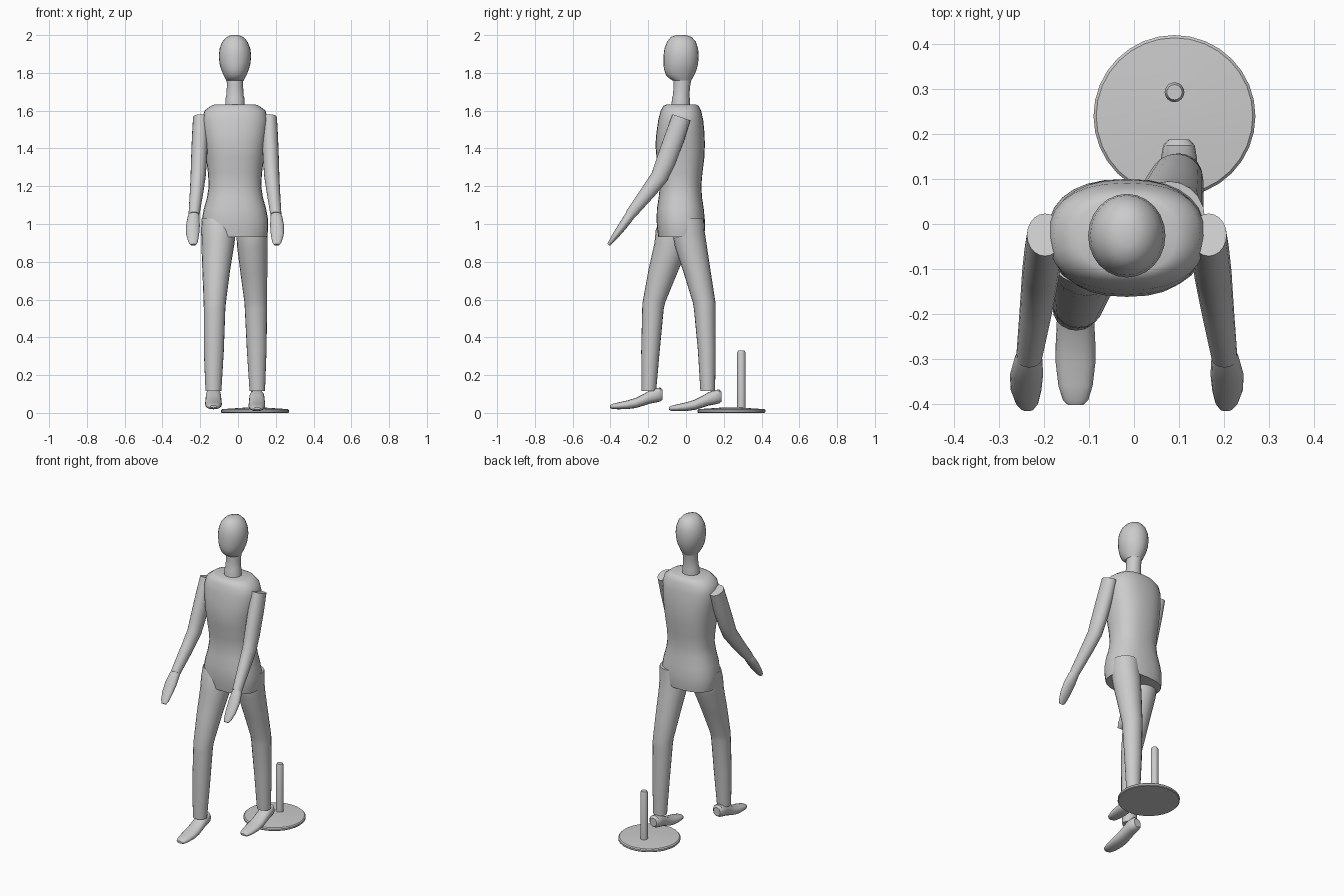
import bpy, bmesh, math
from mathutils import Vector

CX = -0.016  # body centre line


def finish(name, bm, angle=40):
    bmesh.ops.recalc_face_normals(bm, faces=bm.faces)
    me = bpy.data.meshes.new(name)
    bm.to_mesh(me)
    bm.free()
    ob = bpy.data.objects.new(name, me)
    bpy.context.collection.objects.link(ob)
    bpy.ops.object.select_all(action='DESELECT')
    ob.select_set(True)
    bpy.context.view_layer.objects.active = ob
    bpy.ops.object.shade_smooth_by_angle(angle=math.radians(angle))
    return ob


def loft(name, rings, n=20, power=2.0):
    """Skin rings (x, y, z, rx, rv, tilt); tilt turns the ring about x, in degrees."""
    bm = bmesh.new()
    loops = []
    for x, y, z, rx, rv, tilt in rings:
        t = math.radians(tilt)
        v = Vector((0, math.cos(t), math.sin(t)))
        loop = []
        for i in range(n):
            a = 2 * math.pi * i / n
            c, s = math.cos(a), math.sin(a)
            c = math.copysign(abs(c) ** (2 / power), c)
            s = math.copysign(abs(s) ** (2 / power), s)
            loop.append(bm.verts.new(Vector((x + rx * c, y, z)) + v * rv * s))
        loops.append(loop)
    for a, b in zip(loops, loops[1:]):
        for i in range(n):
            j = (i + 1) % n
            bm.faces.new((a[i], a[j], b[j], b[i]))
    bm.faces.new(loops[0])
    bm.faces.new(loops[-1])
    return finish(name, bm)


def stack(name, rows, n=24, power=2.0):
    """Horizontal rings on the body centre line: (z, half width, front y, back y)."""
    return loft(name, [(CX, (f + b) / 2, z, w, (b - f) / 2, 0) for z, w, f, b in rows], n, power)


# head and neck
stack("head", [(2.0, .02, -.05, .0), (1.99, .044, -.08, .03), (1.965, .067, -.1, .052),
               (1.93, .081, -.114, .064), (1.89, .086, -.119, .067), (1.85, .082, -.119, .064),
               (1.82, .074, -.117, .057), (1.79, .062, -.107, .045), (1.772, .053, -.09, .035),
               (1.76, .046, -.072, .028)])
stack("neck", [(1.80, .045, -.066, .035), (1.73, .043, -.066, .022), (1.68, .046, -.069, .018),
               (1.665, .05, -.074, .02), (1.6, .053, -.08, .022)])

# torso
stack("torso", [(1.632, .11, -.105, .055), (1.625, .128, -.12, .067), (1.6, .162, -.134, .08),
                (1.55, .174, -.147, .091), (1.48, .17, -.157, .098), (1.42, .162, -.162, .1),
                (1.35, .153, -.156, .097), (1.27, .143, -.144, .087), (1.2, .139, -.138, .081),
                (1.14, .148, -.145, .085), (1.08, .165, -.154, .094), (1.02, .176, -.156, .1),
                (.97, .176, -.152, .1), (.932, .17, -.147, .096)], 28, 2.4)

# arms and hands
for s, side in ((-1, "left"), (1, "right")):
    def mir(rows):
        return [(CX + s * d, y, z, rx, rv, t) for d, y, z, rx, rv, t in rows]
    loft(side + "_arm", mir([(.182, -.024, 1.565, .04, .05, -19), (.185, -.06, 1.46, .043, .053, -19),
                             (.191, -.107, 1.33, .042, .052, -20), (.195, -.14, 1.25, .04, .046, -30),
                             (.203, -.2, 1.17, .036, .04, -38), (.217, -.297, 1.047, .029, .028, -38)]))
    loft(side + "_hand", mir([(.217, -.285, 1.06, .025, .022, -38), (.219, -.3, 1.04, .031, .026, -38),
                              (.223, -.335, .99, .037, .023, -38), (.224, -.37, .943, .034, .018, -38),
                              (.222, -.398, .905, .025, .012, -38), (.221, -.41, .89, .015, .008, -38)]), 16)

# legs
loft("left_leg", [(-.108, -.055, 1.03, .085, .08, 0), (-.104, -.06, .97, .091, .1, 0),
                  (-.106, -.073, .9, .088, .094, 0), (-.115, -.118, .76, .074, .08, 0),
                  (-.123, -.17, .585, .059, .06, 0), (-.124, -.175, .55, .057, .057, 0),
                  (-.128, -.188, .33, .053, .049, 0), (-.13, -.197, .117, .042, .039, 0)])
loft("right_leg", [(.078, .012, 1.03, .08, .083, 0), (.074, .013, .96, .083, .086, 0),
                   (.075, .026, .88, .08, .085, 0), (.084, .06, .74, .071, .072, 0),
                   (.094, .096, .585, .06, .06, 0), (.095, .099, .55, .059, .057, 0),
                   (.099, .11, .33, .052, .047, 0), (.102, .115, .117, .041, .039, 0)])

# feet: (y, sole z, top z, half width)
FOOT = [(-.403, .027, .04, .016), (-.392, .021, .047, .028), (-.36, .019, .055, .038),
        (-.31, .02, .066, .044), (-.265, .026, .08, .044), (-.225, .038, .1, .042),
        (-.195, .048, .118, .041), (-.165, .054, .13, .04), (-.137, .06, .134, .035),
        (-.124, .07, .122, .023)]
for side, x, dy, dz in (("left", -.13, 0, 0), ("right", .1, .312, -.01)):
    loft(side + "_foot", [(x, y + dy, (b + t) / 2 + dz, w, (t - b) / 2, 90) for y, b, t, w in FOOT], 16, 2.3)

# stand: base disc and support rod
def disc(name, x, y, rows, n):
    return loft(name, [(x, y, z, r, r, 0) for r, z in rows], n)


disc("stand_base", .09, .24, [(.176, 0), (.18, .004), (.18, .014), (.174, .02), (.053, .028)], 32)
disc("stand_rod", .09, .293, [(.022, .015), (.022, .318), (.017, .33)], 16)
